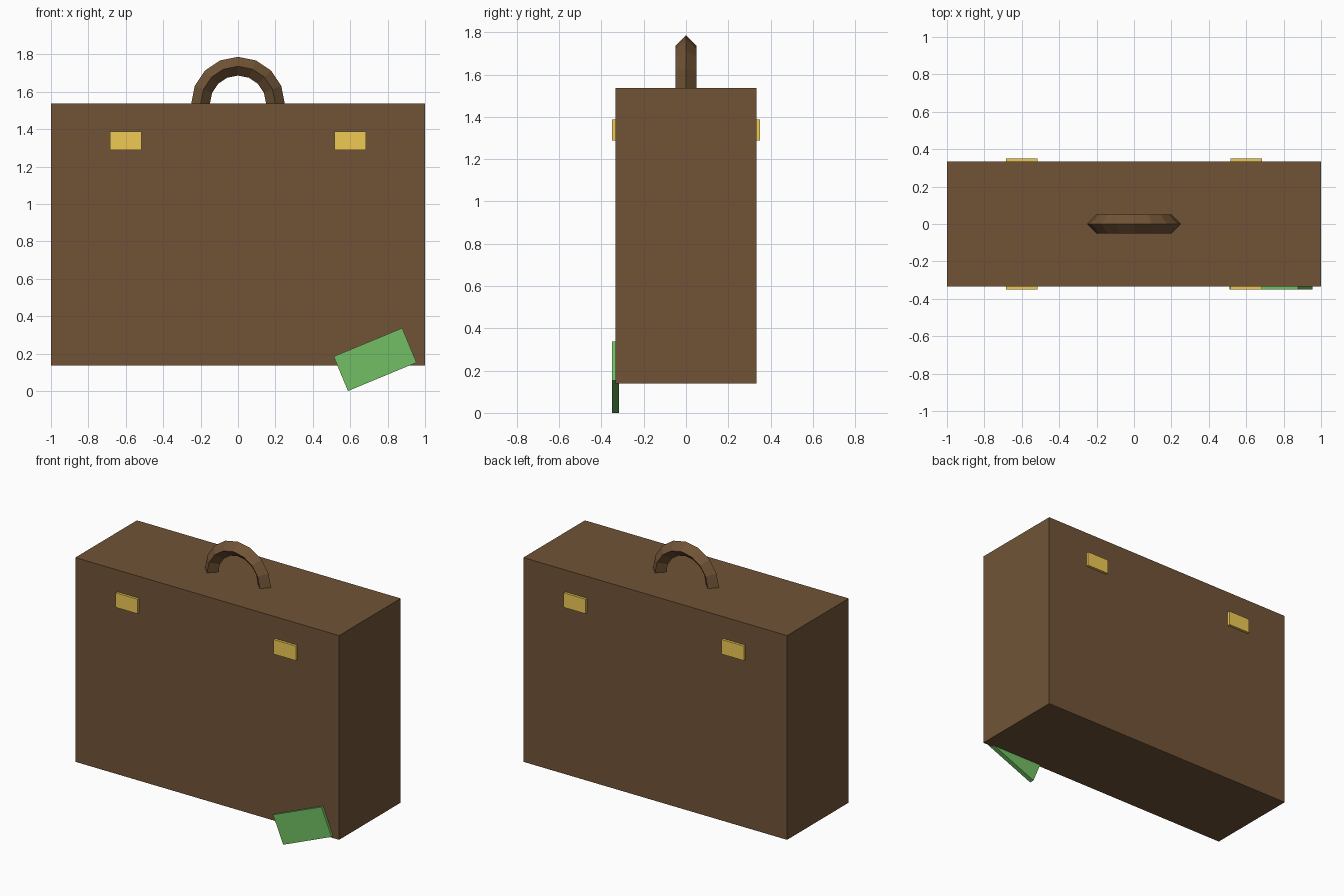
import bpy, bmesh, math
from mathutils import Matrix

if "Cube" in bpy.data.objects:
    bpy.data.objects.remove(bpy.data.objects["Cube"])


def material(name, rgb):
    m = bpy.data.materials.new(name)
    m.diffuse_color = (*rgb, 1)
    m.use_nodes = True
    m.node_tree.nodes["Principled BSDF"].inputs["Base Color"].default_value = m.diffuse_color
    return m


brown = material("brown_leather", (0.165, 0.088, 0.037))
gold = material("brass", (0.87, 0.59, 0.09))
green = material("green_tag", (0.165, 0.52, 0.127))


def add_object(name, bm, mat):
    bmesh.ops.recalc_face_normals(bm, faces=bm.faces)
    me = bpy.data.meshes.new(name)
    bm.to_mesh(me)
    bm.free()
    me.materials.append(mat)
    ob = bpy.data.objects.new(name, me)
    bpy.context.collection.objects.link(ob)
    return ob


def box(name, size, loc, mat, tilt=0):
    bm = bmesh.new()
    bmesh.ops.create_cube(bm, size=1, matrix=Matrix.Diagonal((*size, 1)))
    ob = add_object(name, bm, mat)
    ob.location = loc
    ob.rotation_euler.y = math.radians(tilt)
    return ob


# Case body
box("case_body", (2, 0.667, 1.4), (0, 0, 0.838), brown)

# Clasps, a pair on the front and a pair on the back
for side, y in (("front", -0.334), ("back", 0.334)):
    for hand, x in (("left", -0.6), ("right", 0.6)):
        box(f"{side}_{hand}_clasp", (0.167, 0.033, 0.1), (x, y, 1.338), gold)

# Tilted luggage tag on the lower front corner
box("luggage_tag", (0.397, 0.033, 0.2), (0.733, -0.334, 0.169), green, tilt=-22.5)

# Carry handle: half ring with a diamond section
bm = bmesh.new()
rings = []
for i in range(9):
    a = math.pi * i / 8
    rings.append([bm.verts.new((r * math.cos(a), y, r * math.sin(a)))
                  for r, y in ((0.25, 0), (0.2, 0.05), (0.15, 0), (0.2, -0.05))])
for p, q in zip(rings, rings[1:]):
    for j in range(4):
        k = (j + 1) % 4
        bm.faces.new((p[j], p[k], q[k], q[j]))
bm.faces.new(rings[0])
bm.faces.new(rings[-1])
add_object("carry_handle", bm, brown).location.z = 1.537
